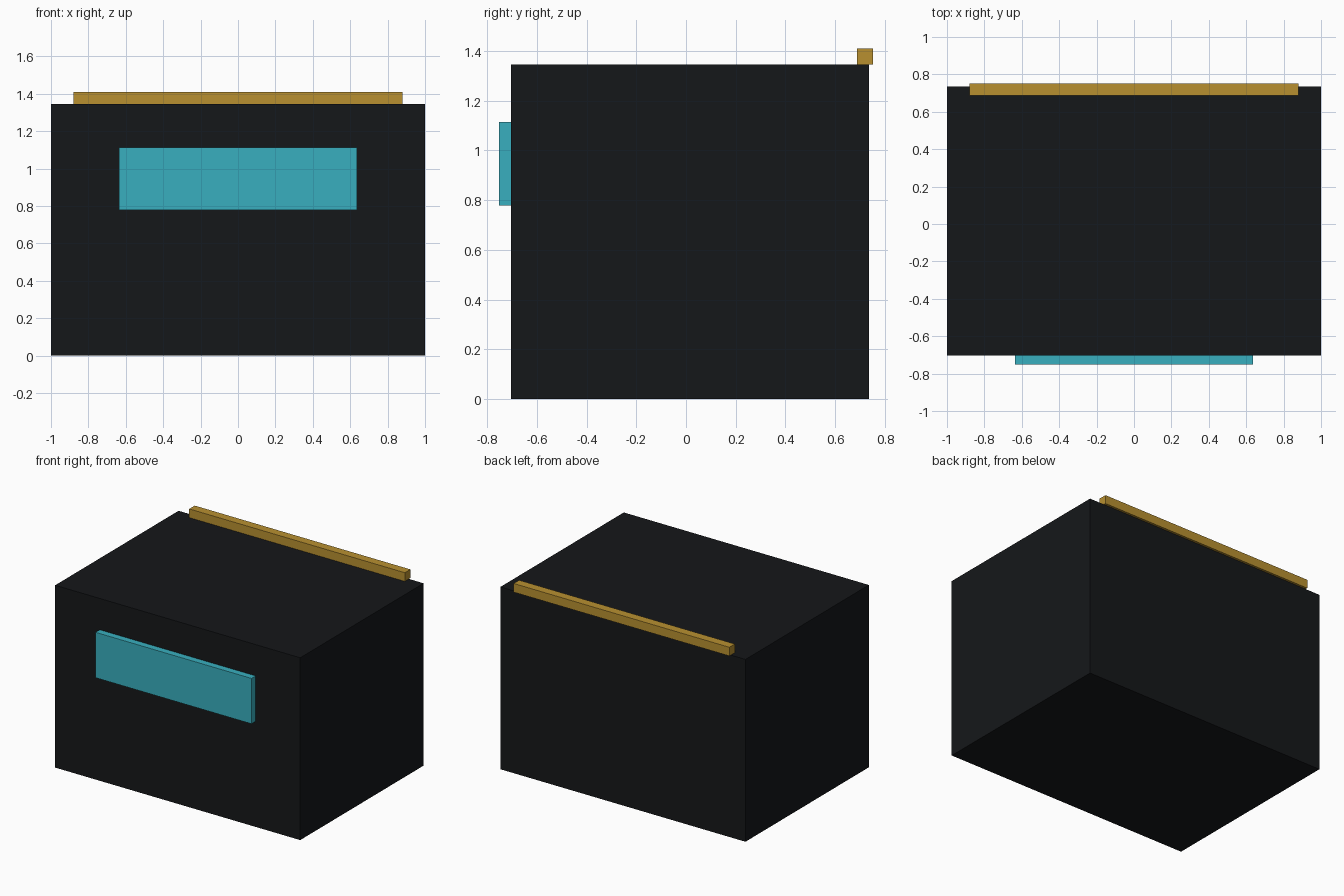
import bpy
import bmesh

if "Cube" in bpy.data.objects:
    bpy.data.objects.remove(bpy.data.objects["Cube"])


def box(name, lo, hi, color):
    """Axis-aligned box between two corners, with its own flat colour."""
    bm = bmesh.new()
    bmesh.ops.create_cube(bm, size=1.0)
    for v in bm.verts:
        v.co = [(a + b) / 2 + c * (b - a) for a, b, c in zip(lo, hi, v.co)]
    mesh = bpy.data.meshes.new(name)
    bm.to_mesh(mesh)
    bm.free()
    mat = bpy.data.materials.new(name + "_colour")
    mat.diffuse_color = (*color, 1.0)
    mat.use_nodes = True
    mat.node_tree.nodes["Principled BSDF"].inputs["Base Color"].default_value = mat.diffuse_color
    mesh.materials.append(mat)
    obj = bpy.data.objects.new(name, mesh)
    bpy.context.collection.objects.link(obj)
    return obj


# Dark main case
box("case_body", (-1, -0.703, 0), (1, 0.735, 1.345), (0.0075, 0.0085, 0.01))

# Raised teal panel on the front face
box("front_panel", (-0.637, -0.752, 0.779), (0.637, -0.703, 1.114), (0.04, 0.43, 0.52))

# Gold strip along the rear top edge, slightly overhanging the back
box("rear_top_strip", (-0.88, 0.688, 1.345), (0.88, 0.752, 1.409), (0.48, 0.28, 0.03))
